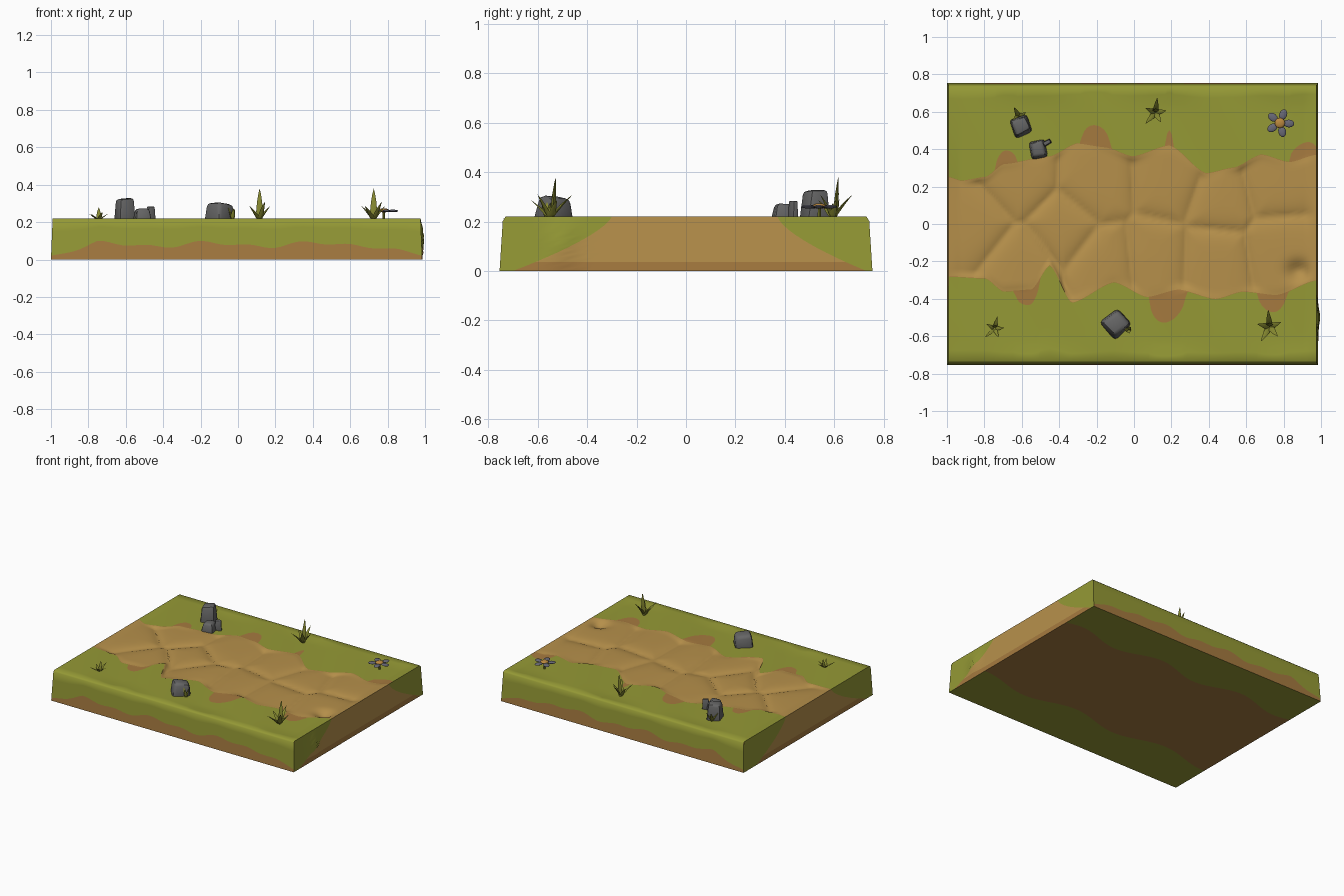
import bpy, bmesh, math, random
from mathutils import Vector, Matrix

if "Cube" in bpy.data.objects:
    bpy.data.objects.remove(bpy.data.objects["Cube"])
random.seed(4)

def mat(name, r, g, b):
    m = bpy.data.materials.new(name)
    m.diffuse_color = (r, g, b, 1)
    m.use_nodes = True
    m.node_tree.nodes["Principled BSDF"].inputs["Base Color"].default_value = m.diffuse_color
    return m

GRASS = mat("grass green", .30, .32, .036)
PATH = mat("path tan", .47, .28, .07)
DIRT = mat("dirt brown", .38, .195, .05)
STONE = mat("stone grey", .13, .13, .13)
LEAF = mat("leaf green", .24, .25, .03)
PETAL = mat("petal grey", .14, .14, .18)
CORE = mat("flower orange", .50, .25, .05)
H = .22

def make(name, bm, mats, angle=35):
    bmesh.ops.recalc_face_normals(bm, faces=bm.faces)
    me = bpy.data.meshes.new(name)
    bm.to_mesh(me)
    bm.free()
    ob = bpy.data.objects.new(name, me)
    bpy.context.collection.objects.link(ob)
    for m in mats:
        me.materials.append(m)
    bpy.ops.object.select_all(action='DESELECT')
    ob.select_set(True)
    bpy.context.view_layer.objects.active = ob
    bpy.ops.object.shade_smooth_by_angle(angle=math.radians(angle))
    return ob

def lerp_pts(pts, x):
    for (a, ya), (b, yb) in zip(pts, pts[1:]):
        if x <= b:
            t = max(0, (x - a) / (b - a))
            t = t * t * (3 - 2 * t) * .6 + t * .4
            return ya + (yb - ya) * t
    return pts[-1][1]

# path outline curves: front edge and back edge
LOW = [(-1, -.28), (-.8, -.29), (-.7, -.36), (-.55, -.35), (-.45, -.22), (-.33, -.42), (-.1, -.31),
       (.08, -.39), (.25, -.35), (.45, -.40), (.6, -.36), (.78, -.38), (1, -.30)]
UPP = [(-1, .25), (-.93, .23), (-.8, .25), (-.7, .32), (-.45, .36), (-.3, .43), (-.15, .41),
       (0, .36), (.2, .42), (.4, .27), (.55, .30), (.7, .37), (.85, .33), (1, .37)]

def bumps(x, items):
    return .002 + sum(h * math.sqrt(max(0, 1 - ((x - c) / w) ** 2)) for c, w, h in items)

def dirt_low(x):
    return lerp_pts(LOW, x) - bumps(x, [(-.57, .07, .08), (.19, .1, .16), (.76, .08, .09)])

def dirt_upp(x):
    return lerp_pts(UPP, x) + bumps(x, [(-.69, .06, .07), (-.2, .08, .11), (.2, .02, .08), (.93, .08, .08)])

# worn mounds of the path: creases along the borders of cells
CELLS = [(-.85, 0), (-.62, .22), (-.6, -.2), (-.2, .2), (-.15, -.2), (.2, .22), (.12, -.17),
         (.45, -.18), (.48, .12), (.78, .2), (.8, -.12), (-.38, -.02)]

def height(x, y):
    d = sorted(math.hypot(x - a, y - b) for a, b in CELLS)
    inside = max(0, min(1, (y - lerp_pts(LOW, x)) / .03, (lerp_pts(UPP, x) - y) / .03))
    rim = min(1, (1 - abs(x)) / .06)
    crease = .02 * math.exp(-(d[1] - d[0]) / .07) + .003
    dip = .035 * math.exp(-((x - .9) / .06) ** 2 - ((y + .25) / .05) ** 2)
    edge = max(0, min(1, (.735 - abs(y)) / .1))
    wave = .005 * (math.sin(9 * x + 5 * y) - 1) * edge * (1 - inside)
    return H + rim * (wave - inside * (crease + dip))

def half_y(z):
    return .755 - .014 * z / H

def pos(u, y, z):
    return Vector((-.0075 + u * .9925 * (1 - .009 * z / H), y, z))

def side_dirt(x):
    fade = min(1, (1 - abs(x)) / .25)
    return .02 + fade * (.06 + .012 * math.sin(11 * x + 3.2) + .009 * math.sin(23 * x))

# ground slab: cross-section swept along x, segments carry the material
def section(u):
    s = side_dirt(u)
    out = []
    def run(y0, z0, y1, z1, n, m, top=False):
        for i in range(n):
            y, z = y0 + (y1 - y0) * i / n, z0 + (z1 - z0) * i / n
            out.append((y, height(u, y) if top else z, m))
    yt, zs = half_y(H) - .01, H - .01
    a, b, c, d = dirt_low(u), lerp_pts(LOW, u), lerp_pts(UPP, u), dirt_upp(u)
    run(-half_y(0), 0, -half_y(s), s, 2, 2)
    run(-half_y(s), s, -half_y(zs), zs, 3, 0)
    run(-half_y(zs), zs, -yt, H, 1, 0)
    run(-yt, H, a, H, 8, 0, True)
    run(a, H, b, H, 4, 2, True)
    run(b, H, c, H, 36, 1, True)
    run(c, H, d, H, 4, 2, True)
    run(d, H, yt, H, 8, 0, True)
    run(yt, H, half_y(zs), zs, 1, 0)
    run(half_y(zs), zs, half_y(s), s, 3, 0)
    run(half_y(s), s, half_y(0), 0, 2, 2)
    run(half_y(0), 0, .45 + .04 * math.sin(9 * u), 0, 3, 0)
    run(.45 + .04 * math.sin(9 * u), 0, -.42 + .04 * math.sin(8 * u), 0, 6, 2)
    run(-.42 + .04 * math.sin(8 * u), 0, -half_y(0), 0, 3, 0)
    return out

bm = bmesh.new()
N = 160
prev = None
for i in range(N + 1):
    u = -1 + 2 * i / N
    sec = section(u)
    row = [bm.verts.new(pos(u, y, z)) for y, z, m in sec]
    if prev:
        for j in range(len(row)):
            k = (j + 1) % len(row)
            bm.faces.new((prev[j], prev[k], row[k], row[j])).material_index = sec[j][2]
    prev = row

# end walls: path spills down and spreads toward the base
for u in (-1, 1):
    rows = []
    for k in range(13):
        t = k / 12
        z = H * t
        hy = half_y(z) - (.01 if k == 12 else 0)
        f = (1 - t) ** 1.5
        g1 = lerp_pts(LOW, u) - .05 * (1 - t) - .35 * f
        g2 = lerp_pts(UPP, u) + .02 * (1 - t) + .34 * f
        ys = [-hy + (g1 + hy) * i / 8 for i in range(8)]
        ys += [g1 + (g2 - g1) * i / 24 for i in range(24)]
        ys += [g2 + (hy - g2) * i / 8 for i in range(9)]
        row = []
        for y in ys:
            p = pos(u, y, z)
            if u > 0 and 0 < k < 12:
                p.x += .016 * math.exp(-((y + .5) / .04) ** 2) * math.sin(math.pi * t)
            row.append(bm.verts.new(p))
        rows.append(row)
    for k in range(12):
        for j in range(40):
            f = bm.faces.new((rows[k][j], rows[k][j + 1], rows[k + 1][j + 1], rows[k + 1][j]))
            f.material_index = 0 if j < 8 or j >= 32 else (2 if k < 2 else 1)
bmesh.ops.remove_doubles(bm, verts=bm.verts, dist=.0005)
make("ground_slab", bm, [GRASS, PATH, DIRT], 50)

# rocks: jittered bevelled blocks
def rock(name, x, y, sx, sy, top, turn):
    bm = bmesh.new()
    bmesh.ops.create_cube(bm, size=1)
    for v in bm.verts:
        shrink = .75 if v.co.z > 0 else 1
        v.co = Vector((v.co.x * sx * shrink, v.co.y * sy * shrink, v.co.z * (top - .2)))
        v.co += Vector([random.uniform(-.07, .07) * sx for _ in range(3)])
    bmesh.ops.bevel(bm, geom=list(bm.edges), offset=min(sx, sy) * .16, segments=2,
                    affect='EDGES', profile=.5)
    bmesh.ops.transform(bm, verts=bm.verts,
                        matrix=Matrix.Translation((x, y, (top + .2) / 2)) @ Matrix.Rotation(turn, 4, 'Z'))
    make(name, bm, [STONE], 40)

rock("rock_tall", -.605, .525, .10, .10, .325, .4)
rock("rock_low", -.515, .40, .09, .10, .275, .15)
rock("rock_chip", -.465, .435, .05, .03, .285, .5)
rock("rock_front", -.095, -.535, .13, .13, .30, .75)

# grass tufts: pointed four-sided leaves fanned around a centre
def blade(bm, x, y, ang, reach, h, w):
    d, s = Vector((math.cos(ang), math.sin(ang), 0)), Vector((-math.sin(ang), math.cos(ang), 0))
    base, rings = Vector((x, y, .205)), []
    for t, k in ((0, .5), (.3, 1), (.6, .75), (.85, .35)):
        c = base + d * reach * t ** 1.3 + Vector((0, 0, (h + .015) * t))
        rings.append([bm.verts.new(c + o * w * k) for o in (s * .5, d * .28, s * -.5, d * -.28)])
    tip = bm.verts.new(base + d * reach + Vector((0, 0, h + .015)))
    for a, b in zip(rings, rings[1:]):
        for i in range(4):
            bm.faces.new((a[i], a[(i + 1) % 4], b[(i + 1) % 4], b[i]))
    for i in range(4):
        bm.faces.new((rings[-1][i], rings[-1][(i + 1) % 4], tip))
    bm.faces.new(rings[0])

def tuft(name, x, y, h, n, reach, w, turn, centre=True):
    bm = bmesh.new()
    if centre:
        blade(bm, x, y + .01, 1.5, .012, h, w)
    for i in range(n):
        blade(bm, x, y, turn + i * math.tau / n, reach * (.85 + .3 * (i % 2)),
              h * (.42 + .14 * (i % 3 == 1)), w * .85)
    make(name, bm, [LEAF], 60)

tuft("tuft_back", .115, .595, .16, 5, .07, .036, .2)
tuft("tuft_front_right", .725, -.55, .16, 5, .08, .038, .4)
tuft("tuft_front_left", -.745, -.56, .06, 5, .06, .026, .1)
tuft("leaves_rock_tall", -.615, .575, .13, 4, .05, .03, .5, False)
tuft("leaves_rock_front", -.03, -.565, .13, 3, .025, .03, .8, False)

# flower: stem, five petals and a round core
def blob(name, loc, scale, turn, m):
    bm = bmesh.new()
    bmesh.ops.create_uvsphere(bm, u_segments=12, v_segments=8, radius=1)
    bmesh.ops.transform(bm, verts=bm.verts, matrix=Matrix.Translation(loc)
                        @ Matrix.Rotation(turn, 4, 'Z') @ Matrix.Diagonal((*scale, 1)))
    make(name, bm, [m], 60)

FX, FY, FZ = .78, .54, .26
for i in range(5):
    a = 1.2 + i * math.tau / 5
    blob("petal", (FX + .048 * math.cos(a), FY + .048 * math.sin(a), FZ), (.029, .021, .007), a, PETAL)
blob("flower_core", (FX, FY, FZ + .003), (.028, .028, .011), 0, CORE)
bm = bmesh.new()
bmesh.ops.create_cone(bm, cap_ends=True, segments=8, radius1=.007, radius2=.006, depth=.06,
                      matrix=Matrix.Translation((FX, FY, .232)))
make("flower_stem", bm, [LEAF])
